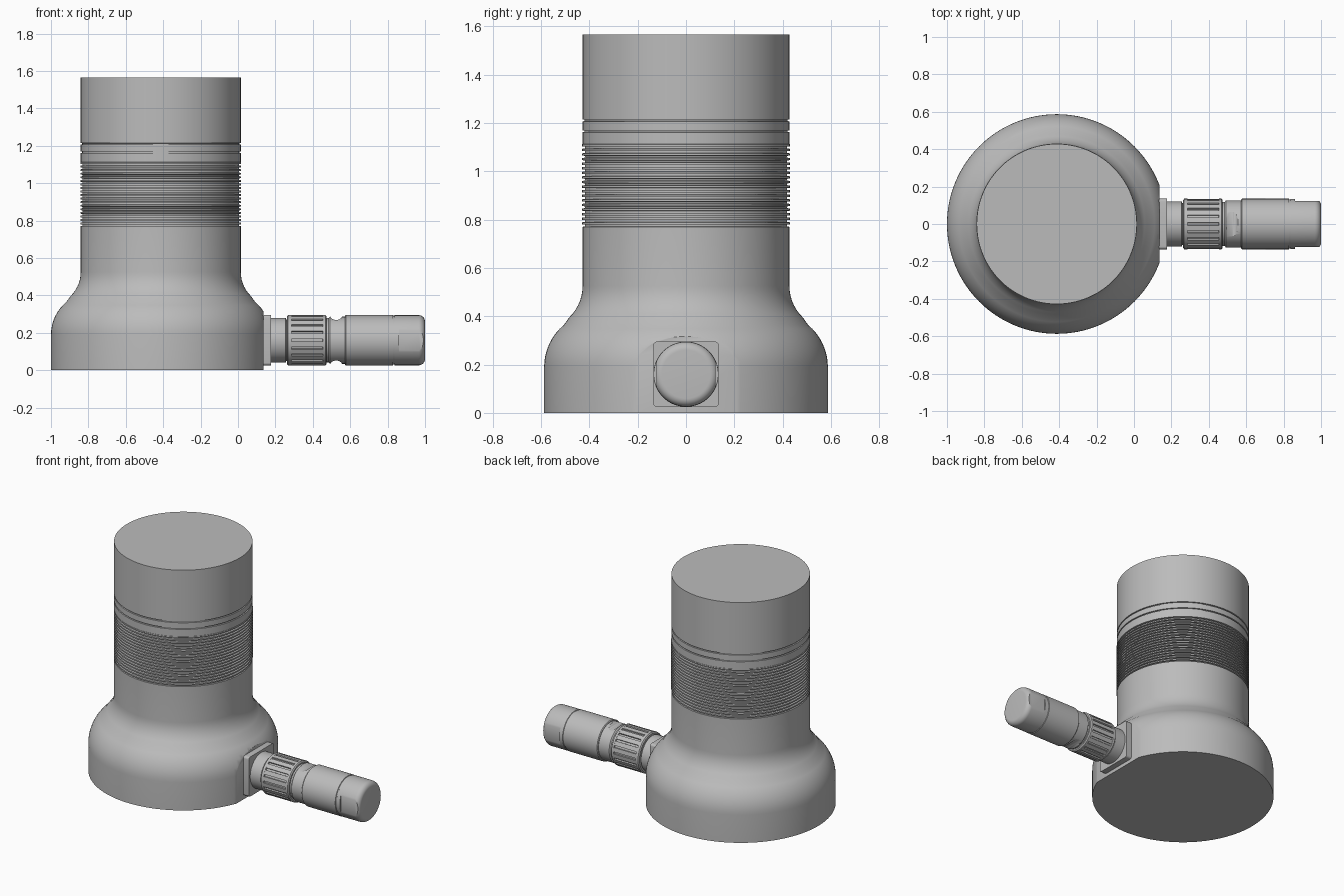
import bpy, bmesh, math
from mathutils import Vector, Matrix

cube = bpy.data.objects.get("Cube")
if cube:
    bpy.data.objects.remove(cube, do_unlink=True)

grey = bpy.data.materials.new("machined grey")
grey.use_nodes = True
grey.diffuse_color = (0.5, 0.5, 0.5, 1)
grey.node_tree.nodes["Principled BSDF"].inputs["Base Color"].default_value = (0.5, 0.5, 0.5, 1)

BODY_X = -0.413
AXIS_Z = 0.16
TO_X = Matrix.Translation((0, 0, AXIS_Z)) @ Matrix.Rotation(math.pi / 2, 4, "Y")


def finish(name, bm):
    bmesh.ops.recalc_face_normals(bm, faces=bm.faces)
    mesh = bpy.data.meshes.new(name)
    bm.to_mesh(mesh)
    bm.free()
    mesh.materials.append(grey)
    ob = bpy.data.objects.new(name, mesh)
    bpy.context.collection.objects.link(ob)
    bpy.ops.object.select_all(action="DESELECT")
    ob.select_set(True)
    bpy.context.view_layer.objects.active = ob
    bpy.ops.object.shade_smooth_by_angle(angle=math.radians(30))
    return ob


def lathe(profile, matrix, sides=64):
    """Closed solid from (radius, height) points turned about local z."""
    bm = bmesh.new()
    rings = []
    for r, h in profile:
        rings.append([bm.verts.new((r * math.cos(i * math.tau / sides),
                                    r * math.sin(i * math.tau / sides), h))
                      for i in range(sides)])
    for a, b in zip(rings, rings[1:]):
        for i in range(sides):
            j = (i + 1) % sides
            bm.faces.new((a[i], a[j], b[j], b[i]))
    bm.faces.new(rings[0])
    bm.faces.new(rings[-1])
    bm.transform(matrix)
    return bm


def slice_off(bm, point, normal):
    """Cut away the side the normal points to and close the hole."""
    res = bmesh.ops.bisect_plane(bm, geom=bm.verts[:] + bm.edges[:] + bm.faces[:],
                                 plane_co=point, plane_no=normal, clear_outer=True)
    edges = [e for e in res["geom_cut"]
             if isinstance(e, bmesh.types.BMEdge) and e.is_boundary]
    bmesh.ops.holes_fill(bm, edges=edges, sides=0)


def box(bm, size, centre, spin=None):
    m = Matrix.Translation(centre) @ Matrix.Diagonal((*size, 1))
    bmesh.ops.create_cube(bm, size=1, matrix=spin @ m if spin else m)


# Main housing: flared base, threaded barrel and two fine grooves
R = 0.428
profile = [(0.587, 0), (0.587, 0.19)]
for k in range(1, 9):       # convex shoulder
    a = math.radians(50) * k / 8
    profile.append((0.357 + 0.23 * math.cos(a), 0.19 + 0.23 * math.sin(a) * 0.99))
for k in range(0, 8):       # concave fillet into the barrel
    a = math.radians(46) * (1 - k / 7)
    profile.append((R + 0.18 * (1 - math.cos(a)), 0.525 - 0.18 * math.sin(a)))
profile = [p for i, p in enumerate(profile) if i < 2 or p[1] > profile[i - 1][1]]

START, END, TURNS = 0.77, 1.112, 18
pitch = (END - START) / TURNS
for k in range(TURNS):
    z = START + k * pitch
    profile += [(R, z), (R - 0.01, z + 0.001),
                (R - 0.01, z + pitch * 0.45), (R + 0.002, z + pitch * 0.5),
                (R + 0.002, z + pitch * 0.97)]
profile.append((R, END))
for z in (1.165, 1.21):
    profile += [(R, z - 0.004), (R - 0.008, z - 0.003), (R - 0.008, z + 0.003), (R, z + 0.004)]
profile.append((R, 1.565))
bm = lathe(profile, Matrix.Translation((BODY_X, 0, 0)), 128)
slice_off(bm, (0.135, 0, 0), (1, 0, 0))
finish("housing", bm)

# Square flange on the flat
bm = bmesh.new()
box(bm, (0.05, 0.27, 0.27), (0.151, 0, AXIS_Z))
bmesh.ops.bevel(bm, geom=[e for e in bm.edges
                          if abs(e.verts[0].co.x - e.verts[1].co.x) > 0.01],
                offset=0.015, segments=4, affect="EDGES", profile=0.5)
finish("flange", bm)

# Connector neck
finish("connector_neck", lathe([(0.12, 0.16), (0.12, 0.255), (0.112, 0.258), (0.112, 0.28)], TO_X))

# Coupling ring with raised grip ribs
finish("coupling_ring", lathe([(0.127, 0.262), (0.135, 0.268), (0.135, 0.285), (0.126, 0.287),
                               (0.126, 0.452), (0.135, 0.454), (0.135, 0.468), (0.127, 0.474)], TO_X))
bm = bmesh.new()
RIBS = 20
for i in range(RIBS):
    spin = (Matrix.Translation((0, 0, AXIS_Z))
            @ Matrix.Rotation((i + 0.5) * math.tau / RIBS, 4, "X"))
    box(bm, (0.172, 0.028, 0.02), (0.37, 0, 0.124), spin)
finish("grip_ribs", bm)

# Collar with a scoop at top and bottom
collar = finish("collar", lathe([(0.118, 0.465), (0.118, 0.485), (0.126, 0.492),
                                 (0.126, 0.58)], TO_X))
bm = bmesh.new()
for side in (-1, 1):
    m = (Matrix.Translation((0.525, 0, AXIS_Z + side * 0.145))
         @ Matrix.Rotation(math.pi / 2, 4, "X"))
    bmesh.ops.create_cone(bm, cap_ends=True, segments=32, radius1=0.037, radius2=0.037,
                          depth=0.3, matrix=m)
cutter = finish("scoop_cutter", bm)
cutter.hide_render = True
mod = collar.modifiers.new("scoops", "BOOLEAN")
mod.object = cutter
mod.operation = "DIFFERENCE"
bpy.context.view_layer.objects.active = collar
bpy.ops.object.modifier_apply(modifier=mod.name)
bpy.data.objects.remove(cutter, do_unlink=True)

# Rear sleeve
finish("rear_sleeve", lathe([(0.13, 0.572), (0.135, 0.577), (0.135, 0.828), (0.131, 0.83),
                             (0.131, 0.836), (0.134, 0.838), (0.134, 0.862)], TO_X))

# Rounded end cap with two wrench flats
profile = [(0.134, 0.86)]
for k in range(9):
    a = math.pi / 2 * k / 8
    profile.append((0.1 + 0.034 * math.cos(a), 0.966 + 0.034 * math.sin(a)))
bm = lathe(profile, TO_X)
for side in (-1, 1):
    slice_off(bm, Vector((0, side * 0.123, AXIS_Z)), Vector((0, side, 0)))
finish("end_cap", bm)
